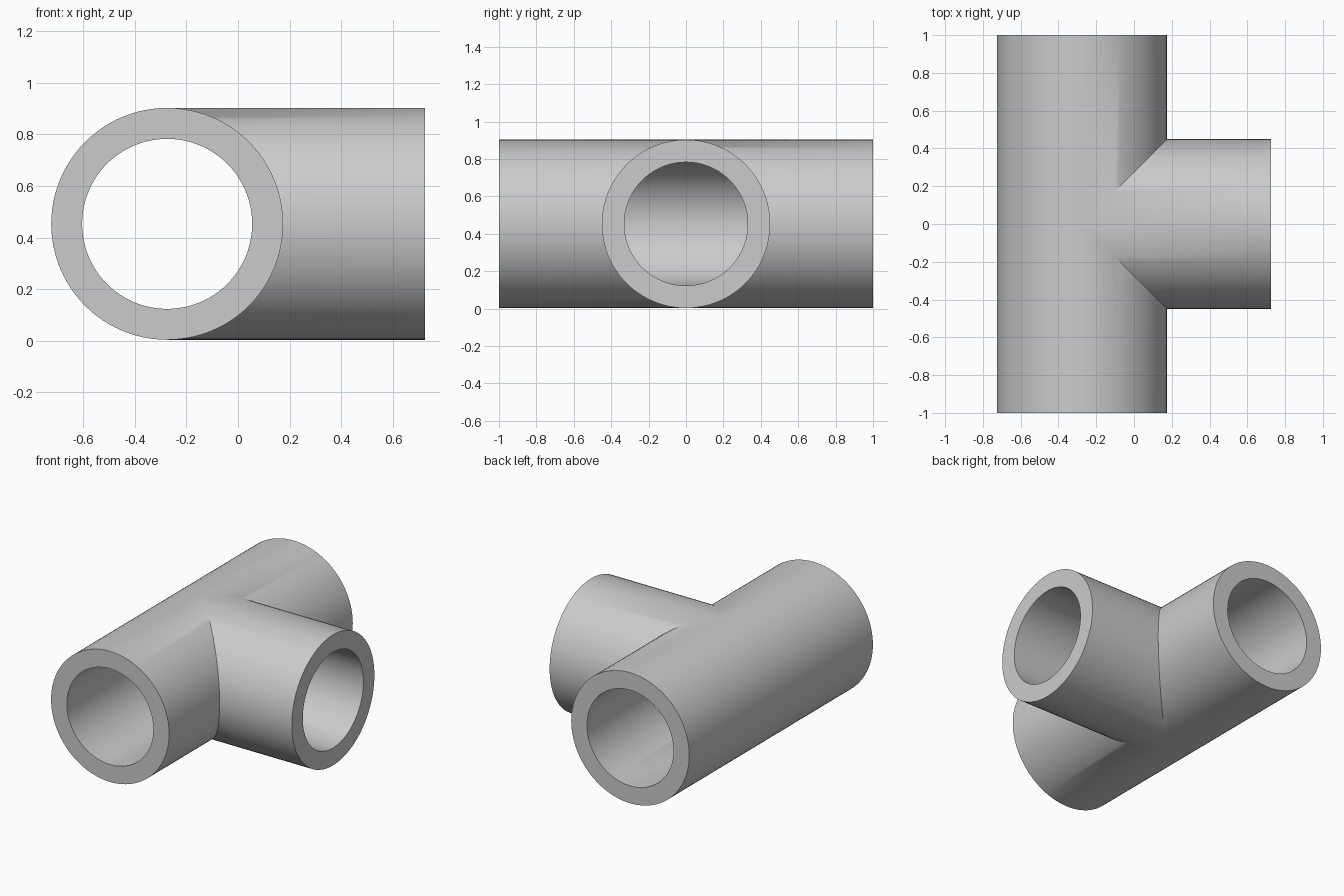
import bpy, bmesh
from math import sin, cos, tau, radians

cube = bpy.data.objects.get("Cube")
if cube:
    bpy.data.objects.remove(cube, do_unlink=True)

SIDES = 96
OUTER, BORE = 0.45, 0.33
AXIS_X, AXIS_Z = -0.275, 0.453
RUN_END, BRANCH_END = 1.0, 0.725

bm = bmesh.new()


def ring(point):
    """Closed loop of vertices from point(cos, sin)."""
    return [bm.verts.new(point(cos(tau * i / SIDES), sin(tau * i / SIDES)))
            for i in range(SIDES)]


def bridge(a, b):
    for i in range(SIDES):
        j = (i + 1) % SIDES
        bm.faces.new((a[i], a[j], b[j], b[i]))


def run_arm(r, side):
    """Half of the straight run, mitred where it meets the branch."""
    end = ring(lambda c, s: (AXIS_X + r * c, side * RUN_END, AXIS_Z + r * s))
    joint = ring(lambda c, s: (AXIS_X + r * c, side * r * max(0, c), AXIS_Z + r * s))
    bridge(end, joint)
    return end


def branch_arm(r):
    """Side branch, mitred against both halves of the run."""
    end = ring(lambda c, s: (BRANCH_END, r * c, AXIS_Z + r * s))
    joint = ring(lambda c, s: (AXIS_X + r * abs(c), r * c, AXIS_Z + r * s))
    bridge(end, joint)
    return end


# Outer wall, bore and flat annular rim of each arm
for side in (-1, 1):
    bridge(run_arm(OUTER, side), run_arm(BORE, side))
bridge(branch_arm(OUTER), branch_arm(BORE))

# Weld the mitred joints into one solid
bmesh.ops.remove_doubles(bm, verts=bm.verts[:], dist=0.00005)
bmesh.ops.recalc_face_normals(bm, faces=bm.faces[:])

mesh = bpy.data.meshes.new("tee_pipe")
bm.to_mesh(mesh)
bm.free()
pipe = bpy.data.objects.new("tee_pipe", mesh)
bpy.context.collection.objects.link(pipe)

# Plain grey
grey = bpy.data.materials.new("light_grey")
grey.use_nodes = True
colour = (0.6, 0.6, 0.6, 1.0)
grey.diffuse_color = colour
grey.node_tree.nodes["Principled BSDF"].inputs["Base Color"].default_value = colour
mesh.materials.append(grey)

bpy.ops.object.select_all(action="DESELECT")
pipe.select_set(True)
bpy.context.view_layer.objects.active = pipe
bpy.ops.object.shade_smooth_by_angle(angle=radians(30))
